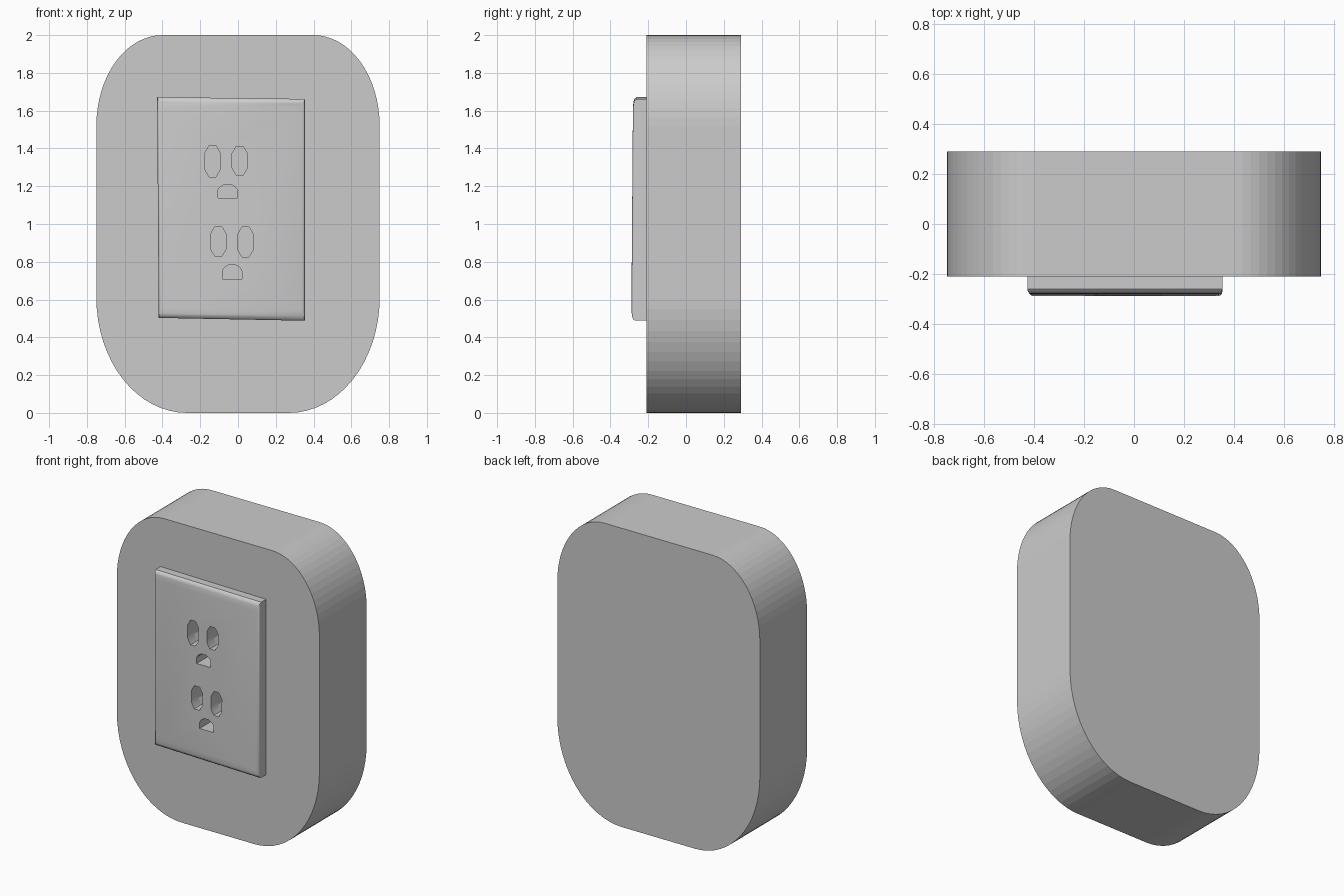
import bpy, bmesh, math

if "Cube" in bpy.data.objects:
    bpy.data.objects.remove(bpy.data.objects["Cube"])


def make_object(name, bm):
    bmesh.ops.recalc_face_normals(bm, faces=bm.faces)
    mesh = bpy.data.meshes.new(name)
    bm.to_mesh(mesh)
    bm.free()
    obj = bpy.data.objects.new(name, mesh)
    bpy.context.collection.objects.link(obj)
    return obj


def loft(bm, rings):
    """Closed solid through matching rings of points."""
    loops = [[bm.verts.new(p) for p in ring] for ring in rings]
    n = len(loops[0])
    for a, b in zip(loops, loops[1:]):
        for i in range(n):
            j = (i + 1) % n
            bm.faces.new((a[i], a[j], b[j], b[i]))
    bm.faces.new(loops[0])
    bm.faces.new(loops[-1])


def prism(bm, outline, y0, y1):
    loft(bm, [[(x, y, z) for x, z in outline] for y in (y0, y1)])


def arc(cx, cz, rx, rz, start, steps=16):
    angles = [math.radians(start + 90 * i / steps) for i in range(steps + 1)]
    return [(cx + rx * math.cos(a), cz + rz * math.sin(a)) for a in angles]


# Body: rounded slab, larger curves at the bottom corners
bm = bmesh.new()
outline = (arc(0.40, 1.52, 0.35, 0.48, 0) + arc(-0.40, 1.52, 0.35, 0.48, 90)
           + arc(-0.27, 0.61, 0.48, 0.61, 180) + arc(0.27, 0.61, 0.48, 0.61, 270))
prism(bm, outline, -0.21, 0.29)
body = make_object("wall_block", bm)

# Cover plate: slightly skewed rectangle with rounded front edges
corners = [(-0.42, 0.503, 1, 1), (0.355, 0.488, -1, 1),
           (0.355, 1.662, -1, -1), (-0.428, 1.672, 1, -1)]
steps = [(-0.21, 0, 0), (-0.265, 0, 0), (-0.276, 0.003, 0.008),
         (-0.282, 0.008, 0.025), (-0.285, 0.016, 0.055)]
rings = []
for y, dx, dz in steps:
    tilt = 0.004 if y < -0.25 else 0
    rings.append([(x + sx * dx, y - sz * tilt, z + sz * dz)
                  for x, z, sx, sz in corners])
bm = bmesh.new()
loft(bm, rings)
plate = make_object("cover_plate", bm)


# Socket holes: chamfered slots and flat-bottomed ground holes
def slot(x0, x1, z0, z1):
    c, d = 0.022, 0.038
    return [(x0 + c, z0), (x1 - c, z0), (x1, z0 + d), (x1, z1 - d),
            (x1 - c, z1), (x0 + c, z1), (x0, z1 - d), (x0, z0 + d)]


def ground(x0, x1, z0, z1):
    return [(x0, z0), (x1, z0), (x1, z0 + 0.042), (x1 - 0.012, z1 - 0.014),
            (x1 - 0.035, z1), (x0 + 0.035, z1), (x0 + 0.012, z1 - 0.014),
            (x0, z0 + 0.042)]


holes = [slot(-0.175, -0.095, 1.25, 1.415), slot(-0.032, 0.05, 1.26, 1.41),
         ground(-0.107, -0.003, 1.137, 1.21),
         slot(-0.145, -0.063, 0.83, 0.985), slot(0.0, 0.08, 0.825, 0.985),
         ground(-0.082, 0.02, 0.71, 0.785)]
bm = bmesh.new()
for hole in holes:
    prism(bm, hole, -0.35, -0.13)
cutter = make_object("socket_hole_cutter", bm)
cutter.hide_render = True

for obj in (body, plate):
    bpy.context.view_layer.objects.active = obj
    mod = obj.modifiers.new("socket_holes", 'BOOLEAN')
    mod.operation = 'DIFFERENCE'
    mod.solver = 'EXACT'
    mod.object = cutter
    bpy.ops.object.modifier_apply(modifier=mod.name)
bpy.data.objects.remove(cutter)

# Smooth rounding on the plate edge, crisp corners elsewhere
bpy.ops.object.select_all(action='DESELECT')
plate.select_set(True)
bpy.context.view_layer.objects.active = plate
bpy.ops.object.shade_smooth_by_angle(angle=math.radians(35))
